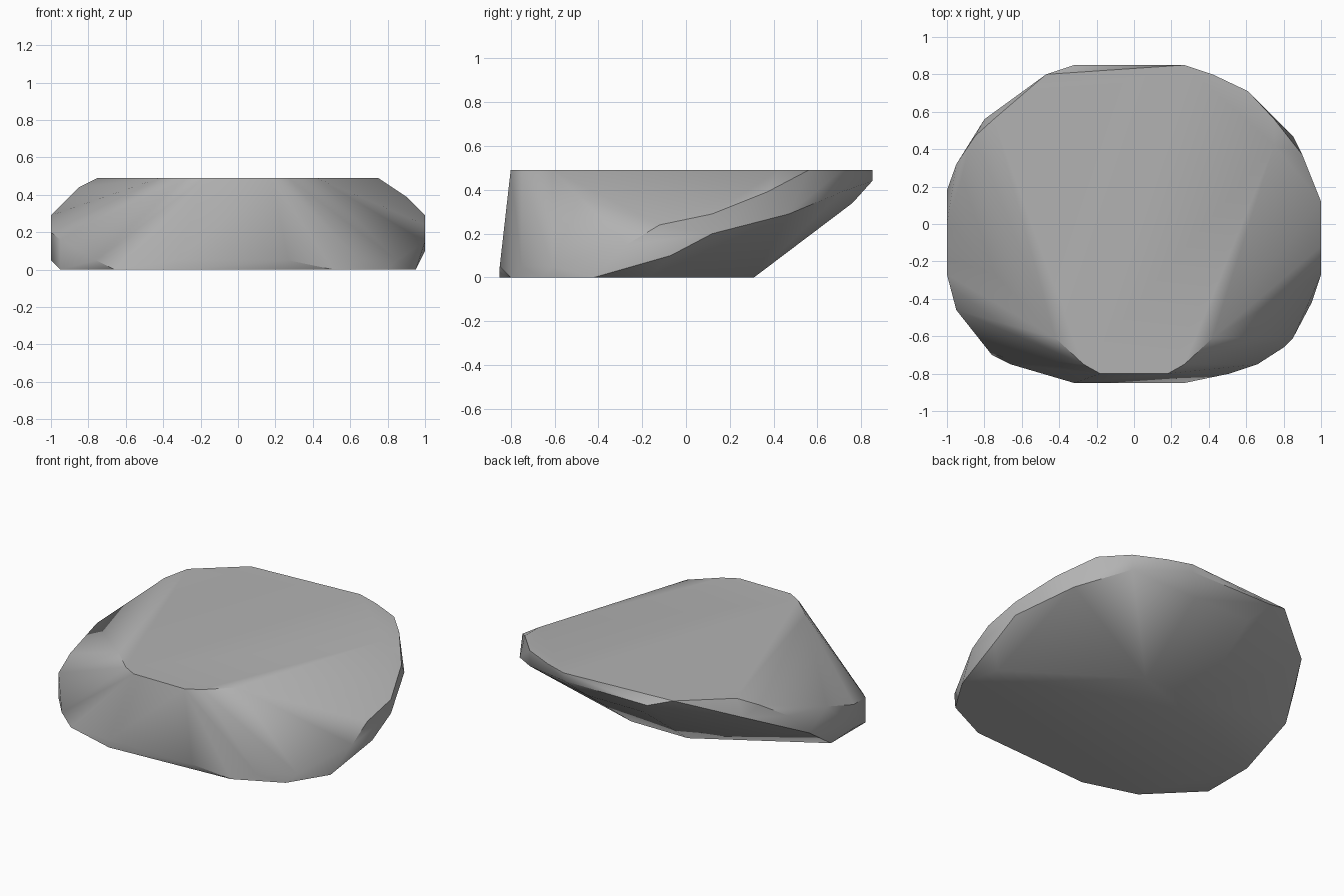
import bpy
import bmesh
import math

# Remove the default cube
default_cube = bpy.data.objects.get("Cube")
if default_cube:
    bpy.data.objects.remove(default_cube, do_unlink=True)


def make_material(name, colour):
    """Plain flat colour for viewport and render."""
    material = bpy.data.materials.new(name)
    material.use_nodes = True
    material.diffuse_color = colour
    shader = material.node_tree.nodes["Principled BSDF"]
    shader.inputs["Base Color"].default_value = colour
    shader.inputs["Roughness"].default_value = 0.9
    return material


def make_hull(name, corners, material):
    """Wrap a tight convex skin around the corner points."""
    mesh_builder = bmesh.new()
    for corner in corners:
        mesh_builder.verts.new(corner)
    hull = bmesh.ops.convex_hull(mesh_builder, input=mesh_builder.verts[:])
    leftovers = set(hull["geom_interior"]) | set(hull["geom_unused"])
    loose = [item for item in leftovers if isinstance(item, bmesh.types.BMVert)]
    bmesh.ops.delete(mesh_builder, geom=loose, context="VERTS")
    # Merge the flat plateau and base into single faces
    bmesh.ops.dissolve_limit(mesh_builder, angle_limit=math.radians(1),
                             verts=mesh_builder.verts[:], edges=mesh_builder.edges[:])
    bmesh.ops.recalc_face_normals(mesh_builder, faces=mesh_builder.faces[:])
    mesh = bpy.data.meshes.new(name)
    mesh_builder.to_mesh(mesh)
    mesh_builder.free()
    mesh.materials.append(material)
    rock = bpy.data.objects.new(name, mesh)
    bpy.context.collection.objects.link(rock)
    return rock


# Flat outlines of the base and the plateau
base_outline = [(.8, -.66), (.95, -.42), (.89, -.17), (.17, .31), (-.23, .31),
                (-.95, -.11), (-.95, -.46), (-.66, -.75), (-.32, -.85), (.51, -.8)]
plateau_half = [(.18, -.8), (.27, -.75), (.42, -.61), (.75, .56)]
plateau_back = [(.75, .42), (.61, .71), (.42, .8), (.27, .85), (-.47, .8)]
plateau_outline = plateau_half + [(-x, y) for x, y in plateau_half] + plateau_back

# Chipped corners around the rim, and the overhanging back
front_chips = [(.27, -.85, .05), (.66, -.75, .05), (.85, -.61, .05), (-.76, -.7, .05),
               (-.32, -.85, .05)]
left_chips = [(1, -.27, .15), (1, -.12, .24), (1, -.07, .1), (1, .12, .2), (1, .12, .29),
              (.9, .37, .39), (.85, .47, .29)]
right_chips = [(-.95, -.46, .16), (-1, -.27, .05), (-1, -.27, .2), (-1, 0, .29),
               (-1, .18, .19), (-.95, .32, .34), (-.85, .47, .44), (-.8, .56, .38)]
back_chips = [(.61, .71, .39), (.27, .85, .44), (-.32, .85, .44),
              (.17, .76, .34), (-.23, .76, .34)]

plateau_height = .49
corners = [(x, y, 0) for x, y in base_outline]
corners += [(x, y, plateau_height) for x, y in plateau_outline]
corners += front_chips + left_chips + right_chips + back_chips

# Build the boulder
stone_grey = make_material("stone grey", (.45, .45, .45, 1))
boulder = make_hull("flat_topped_boulder", corners, stone_grey)

# Soft shading with crisp rim edges
bpy.ops.object.select_all(action="DESELECT")
boulder.select_set(True)
bpy.context.view_layer.objects.active = boulder
bpy.ops.object.shade_smooth_by_angle(angle=math.radians(40))
